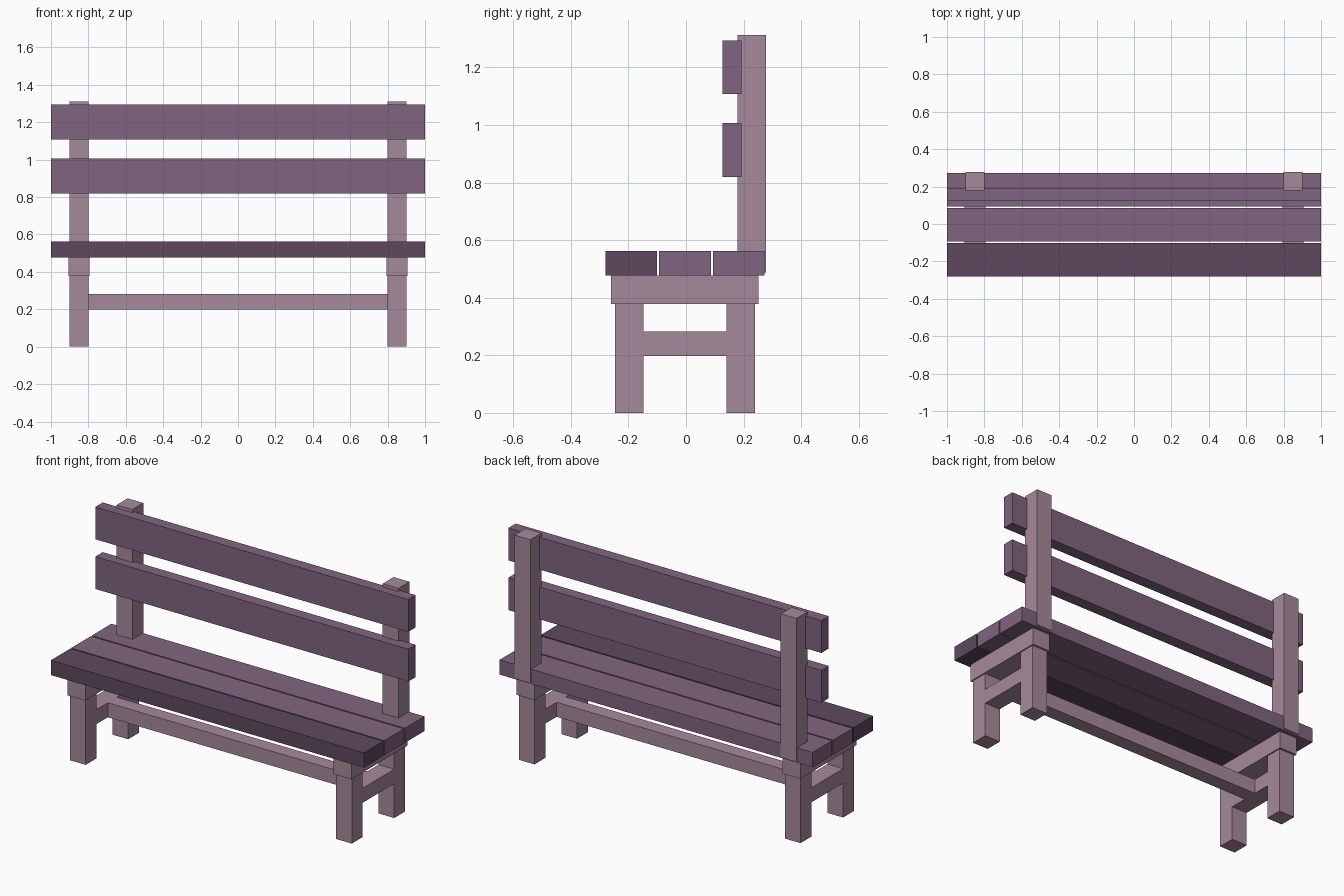
import bpy
import bmesh

if "Cube" in bpy.data.objects:
    bpy.data.objects.remove(bpy.data.objects["Cube"])


def srgb(hex_code):
    """Hex colour to linear RGBA."""
    vals = [int(hex_code[i:i + 2], 16) / 255 for i in (0, 2, 4)]
    return [v / 12.92 if v <= 0.04045 else ((v + 0.055) / 1.055) ** 2.4 for v in vals] + [1.0]


def material(name, hex_code):
    m = bpy.data.materials.new(name)
    m.diffuse_color = srgb(hex_code)
    m.use_nodes = True
    m.node_tree.nodes["Principled BSDF"].inputs["Base Color"].default_value = m.diffuse_color
    return m


frame_mat = material("pale mauve wood", "a68a9b")
plank_mat = material("purple wood", "80657f")
dark_mat = material("dark purple wood", "5e495f")


def box(name, mat, x, y, z):
    """Axis-aligned box from (min, max) ranges."""
    bm = bmesh.new()
    bmesh.ops.create_cube(bm, size=1)
    for v in bm.verts:
        v.co = [r[0] if c < 0 else r[1] for c, r in zip(v.co, (x, y, z))]
    me = bpy.data.meshes.new(name)
    bm.to_mesh(me)
    bm.free()
    me.materials.append(mat)
    ob = bpy.data.objects.new(name, me)
    bpy.context.collection.objects.link(ob)
    return ob


# Seat planks, the front one darker
box("front_seat_plank", dark_mat, (-1, 1), (-0.28, -0.101), (0.478, 0.563))
box("middle_seat_plank", plank_mat, (-1, 1), (-0.093, 0.086), (0.478, 0.563))
box("rear_seat_plank", plank_mat, (-1, 1), (0.094, 0.273), (0.478, 0.563))

# Backrest slats
box("lower_back_slat", plank_mat, (-1, 1), (0.126, 0.193), (0.82, 1.007))
box("upper_back_slat", plank_mat, (-1, 1), (0.126, 0.193), (1.107, 1.294))

# Side frames, one at each end
for side, s in (("left", -1), ("right", 1)):
    leg_x = sorted((s * 0.8, s * 0.9))
    rail_x = sorted((s * 0.793, s * 0.907))
    box(side + "_front_leg", frame_mat, leg_x, (-0.247, -0.148), (0, 0.378))
    box(side + "_rear_leg", frame_mat, leg_x, (0.14, 0.24), (0, 0.378))
    box(side + "_seat_rail", frame_mat, rail_x, (-0.26, 0.252), (0.378, 0.478))
    box(side + "_stretcher", frame_mat, leg_x, (-0.148, 0.14), (0.198, 0.282))
    box(side + "_back_post", frame_mat, leg_x, (0.178, 0.278), (0.488, 1.312))

# Long stretcher joining the side frames
box("long_stretcher", frame_mat, (-0.8, 0.8), (-0.045, 0.038), (0.198, 0.282))
